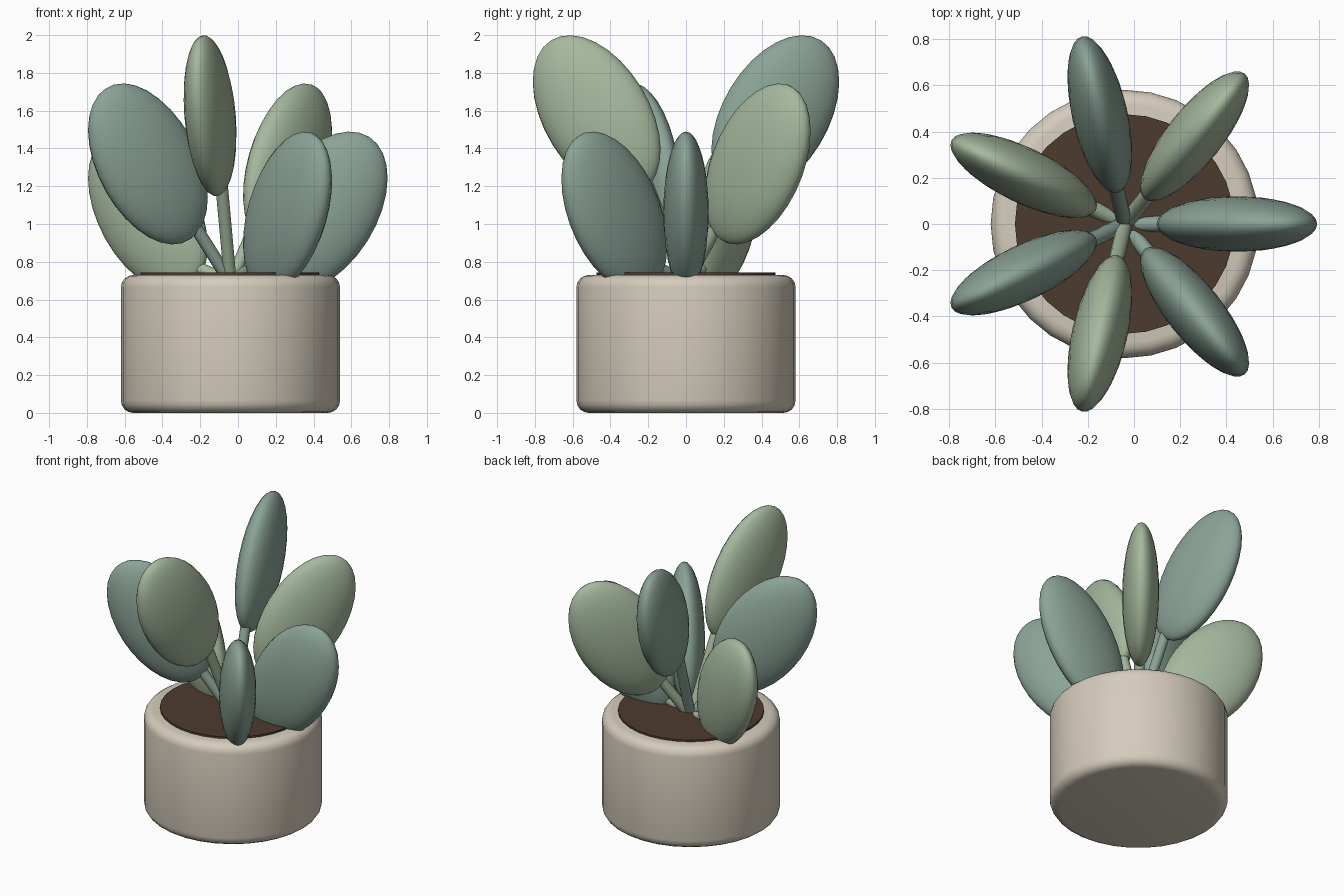
import bpy, math
from mathutils import Matrix, Vector

if "Cube" in bpy.data.objects:
    bpy.data.objects.remove(bpy.data.objects["Cube"])

CX = -0.04          # pot axis
LEAVES = 7


def material(name, rgb):
    m = bpy.data.materials.new(name)
    m.diffuse_color = (*rgb, 1)
    m.use_nodes = True
    m.node_tree.nodes["Principled BSDF"].inputs["Base Color"].default_value = m.diffuse_color
    return m


clay = material("clay", (0.66, 0.60, 0.50))
earth = material("earth", (0.075, 0.043, 0.028))
greens = [material("blue_green", (0.26, 0.37, 0.31)),
          material("pale_green", (0.38, 0.48, 0.34))]


def finish(name, mat, angle=40):
    ob = bpy.context.object
    ob.name = name
    ob.data.materials.append(mat)
    bpy.ops.object.shade_smooth_by_angle(angle=math.radians(angle))
    return ob


def cylinder(name, mat, r, z0, z1, bevel=0):
    bpy.ops.mesh.primitive_cylinder_add(vertices=32, radius=r, depth=z1 - z0,
                                        location=(CX, 0, (z0 + z1) / 2))
    ob = bpy.context.object
    if bevel:
        mod = ob.modifiers.new("rounded_rim", 'BEVEL')
        mod.width, mod.segments = bevel, 4
        mod.limit_method = 'ANGLE'
        mod.angle_limit = math.radians(40)
        bpy.ops.object.modifier_apply(modifier=mod.name)
    return finish(name, mat)


# Pot and soil
cylinder("pot", clay, 0.58, 0, 0.73, 0.065)
cylinder("soil", earth, 0.475, 0.66, 0.743)

# Ring of upright leaves at three repeating heights, alternating greens
tilt = math.radians(32)
for i in range(LEAVES):
    spin = Matrix.Translation((CX, 0, 0)) @ Matrix.Rotation(i * math.tau / LEAVES, 4, 'Z')
    zc = 1.063 + 0.255 * (i % 3)
    mat = greens[i % 2]

    bpy.ops.mesh.primitive_uv_sphere_add(segments=24, ring_count=16, radius=1)
    leaf = finish(f"leaf_{i + 1}", mat, 60)
    leaf.matrix_world = (spin @ Matrix.Translation((0.485, 0, zc))
                         @ Matrix.Rotation(tilt, 4, 'Y')
                         @ Matrix.Diagonal((0.285, 0.12, 0.47, 1)))

    # Stem from the soil centre into the leaf base
    a, b = Vector((0, 0, 0.69)), Vector((0.25, 0, zc - 0.27))
    d = b - a
    bpy.ops.mesh.primitive_cylinder_add(vertices=12, radius=0.034, depth=d.length)
    stem = finish(f"stem_{i + 1}", mat)
    stem.matrix_world = (spin @ Matrix.Translation((a + b) / 2)
                         @ d.to_track_quat('Z', 'Y').to_matrix().to_4x4())
